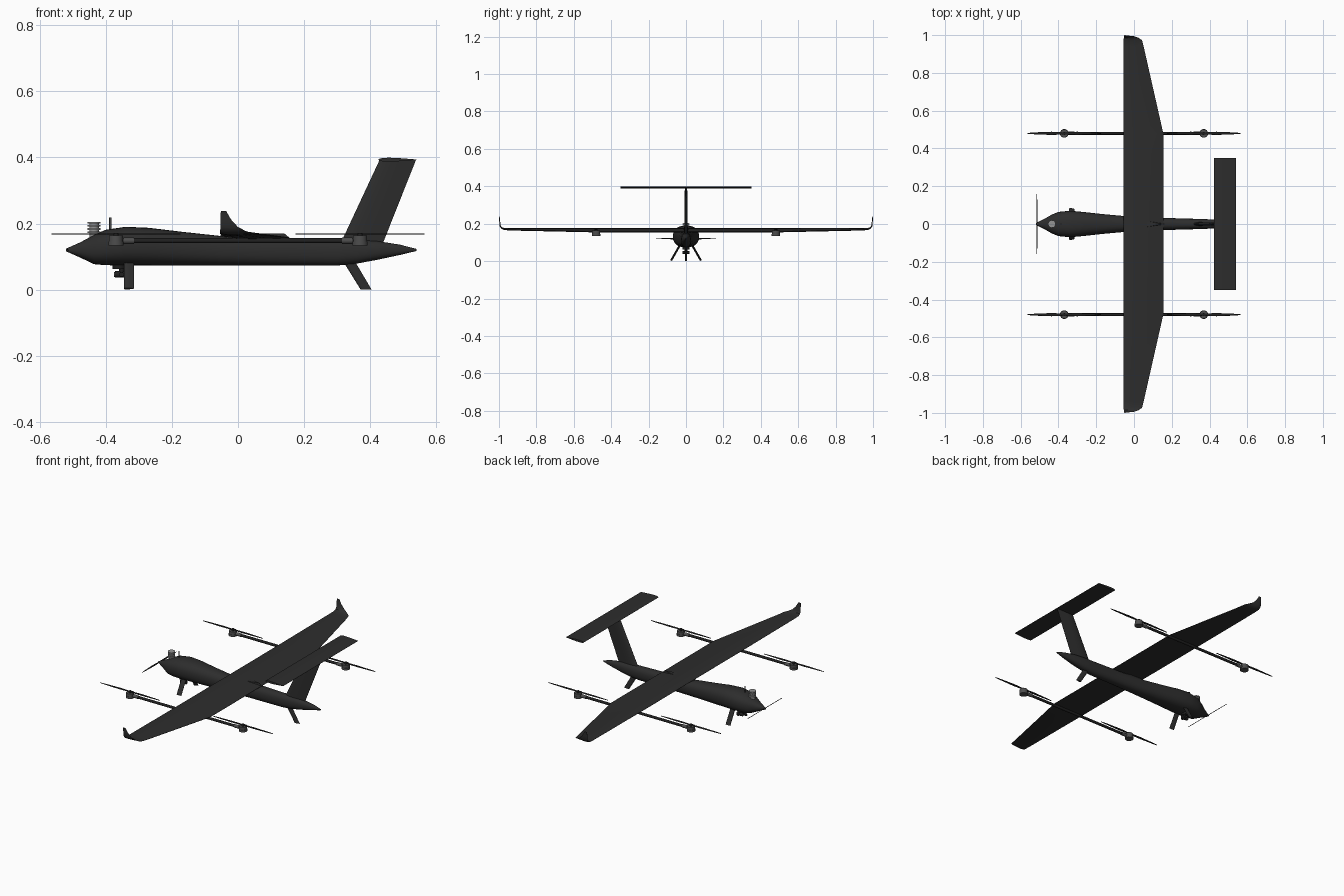
import bpy, bmesh, math
from mathutils import Vector

if "Cube" in bpy.data.objects:
    bpy.data.objects.remove(bpy.data.objects["Cube"])


def material(name, v):
    m = bpy.data.materials.new(name)
    m.diffuse_color = (v, v, v, 1)
    m.use_nodes = True
    m.node_tree.nodes["Principled BSDF"].inputs["Base Color"].default_value = m.diffuse_color
    return m


BODY = material("charcoal", 0.026)
BLACK = material("black carbon", 0.014)
GREY = material("motor grey", 0.075)
SILVER = material("silver grey", 0.3)


def finish(name, bm, mat, angle=35):
    bmesh.ops.recalc_face_normals(bm, faces=bm.faces)
    me = bpy.data.meshes.new(name)
    bm.to_mesh(me)
    bm.free()
    me.materials.append(mat)
    ob = bpy.data.objects.new(name, me)
    bpy.context.collection.objects.link(ob)
    bpy.ops.object.select_all(action='DESELECT')
    ob.select_set(True)
    bpy.context.view_layer.objects.active = ob
    bpy.ops.object.shade_smooth_by_angle(angle=math.radians(angle))
    return ob


def loft(name, rings, mat):
    bm = bmesh.new()
    vs = [[bm.verts.new(p) for p in r] for r in rings]
    n = len(vs[0])
    for a, b in zip(vs, vs[1:]):
        for i in range(n):
            bm.faces.new((a[i], a[(i + 1) % n], b[(i + 1) % n], b[i]))
    bm.faces.new(vs[0])
    bm.faces.new(vs[-1])
    return finish(name, bm, mat)


def foil(y, z, x0, chord, thick, ang=0, droop=0):
    """Airfoil ring with chord along x and thickness normal to the span direction."""
    ts = (0, .025, .1, .25, .45, .7, 1)
    hs = (0, .22, .4, .5, .46, .28, .04)
    pts = list(zip(ts, hs)) + [(t, -h) for t, h in list(zip(ts, hs))[:0:-1]]
    a = math.radians(ang)
    return [Vector((x0 + chord * t, y - math.sin(a) * (h * thick - droop * t),
                    z + math.cos(a) * (h * thick - droop * t))) for t, h in pts]


def cyl(name, loc, r, h, mat, axis='Z', seg=24, r2=None):
    bm = bmesh.new()
    bmesh.ops.create_cone(bm, cap_ends=True, segments=seg, radius1=r,
                          radius2=r if r2 is None else r2, depth=h)
    ob = finish(name, bm, mat)
    ob.location = loc
    ob.rotation_euler = {'Z': (0, 0, 0), 'X': (0, math.pi / 2, 0),
                         'Y': (math.pi / 2, 0, 0)}[axis]
    return ob


# Fuselage: x, half width, bottom, top
stations = [(-.52, .004, .116, .124), (-.475, .027, .096, .144), (-.435, .05, .077, .166),
            (-.40, .064, .074, .181), (-.34, .07, .073, .19), (-.27, .064, .073, .187),
            (-.17, .053, .073, .175), (-.05, .042, .073, .162), (.1, .034, .073, .156),
            (.3, .028, .073, .152), (.36, .027, .079, .151), (.42, .023, .09, .147),
            (.49, .014, .105, .136), (.54, .003, .117, .123)]
rings = []
for x, w, b, t in stations:
    ring = []
    for i in range(28):
        c, s = math.cos(math.tau * i / 28), math.sin(math.tau * i / 28)
        ring.append(Vector((x, w * math.copysign(abs(c) ** .85, c),
                            (b + t) / 2 + (t - b) / 2 * math.copysign(abs(s) ** .85, s))))
    rings.append(ring)
loft("fuselage", rings, BODY)

# Main wing with upturned tips: y, z, leading x, chord, thickness, span angle, droop
half = [(0, .169, -.055, .21, .022, 0, .012), (.48, .169, -.055, .21, .022, 0, .012),
        (.94, .171, -.055, .106, .012, 0, .004), (.972, .172, -.055, .098, .010, 12, .002),
        (.987, .178, -.054, .075, .008, 40, 0), (.994, .19, -.053, .052, .007, 70, 0),
        (.996, .212, -.053, .032, .005, 84, 0), (.998, .238, -.052, .016, .003, 88, 0)]
left = [foil(-y, z, x, c, t, -a, d) for y, z, x, c, t, a, d in half[:0:-1]]
loft("main_wing", left + [foil(*s) for s in half], BODY)

# Wing saddle joining wing and fuselage
loft("wing_saddle", [foil(0, .145, -.06, .23, .06, 90), foil(0, .17, -.05, .19, .045, 90)], BODY)

# T tail
loft("tail_fin", [foil(0, .135, .308, .128, .02, 90), foil(0, .392, .428, .11, .013, 90)], BODY)
loft("tailplane", [foil(y, .393, .424, .116, .012) for y in (-.35, .35)], BODY)

# Landing legs and tail skid
for s, side in ((-1, "right"), (1, "left")):
    loft("front_leg_" + side, [foil(s * .03, .09, -.345, .03, .011, s * -60),
                               foil(s * .08, .003, -.345, .03, .011, s * -60)], BODY)
loft("tail_skid", [foil(0, .095, .312, .036, .011, 90), foil(0, 0, .371, .033, .011, 90)], BODY)


def propeller(name, loc, length, chord, thick, rot):
    r = length / 2
    prof = [(-1, .25), (-.8, .6), (-.35, 1), (-.12, .8), (0, .6),
            (.12, .8), (.35, 1), (.8, .6), (1, .25)]
    ob = loft(name, [foil(p * r, 0, -chord * c / 2, chord * c, thick) for p, c in prof], BLACK)
    ob.location = loc
    ob.rotation_euler = rot


# Lift booms, motors and rotors
for s, side in ((-1, "right"), (1, "left")):
    y = s * .48
    cyl("boom_" + side, (0, y, .148), .0075, .72, BLACK, 'X', 16)
    for e, end in ((-1, "front"), (1, "rear")):
        tag = end + "_" + side
        x = e * .369
        cyl("motor_base_" + tag, (x, y, .140), .023, .012, GREY)
        cyl("motor_bell_" + tag, (x, y, .154), .0215, .018, GREY)
        cyl("motor_clamp_" + tag, (e * .33, y, .148), .0095, .032, GREY, 'X', 16)
        cyl("rotor_hub_" + tag, (x, y, .167), .008, .010, BLACK, 'Z', 16)
        propeller("rotor_" + tag, (x, y, .168), .39, .017, .004, (0, 0, math.pi / 2))

# Nose propeller
propeller("nose_propeller", (-.514, 0, .12), .32, .009, .003, (0, math.radians(50), 0))

# Finned engine cylinder on the nose
cyl("engine_core", (-.435, 0, .175), .014, .056, SILVER)
for i in range(4):
    cyl("engine_fin_%d" % i, (-.435, 0, .174 + .0095 * i), .02, .005, SILVER)

# Antenna behind the engine
cyl("antenna", (-.386, 0, .195), .0035, .045, GREY, 'Z', 12)

# Belly camera
cyl("camera_mount", (-.36, 0, .069), .019, .012, BLACK)
cyl("camera_neck", (-.352, 0, .06), .008, .02, BLACK, 'Z', 12)
cyl("camera_body", (-.354, 0, .046), .010, .036, BLACK, 'X', 20)
cyl("camera_yoke", (-.352, 0, .046), .007, .036, BLACK, 'Y', 16)
cyl("camera_lens", (-.373, 0, .046), .007, .004, GREY, 'X', 16)
